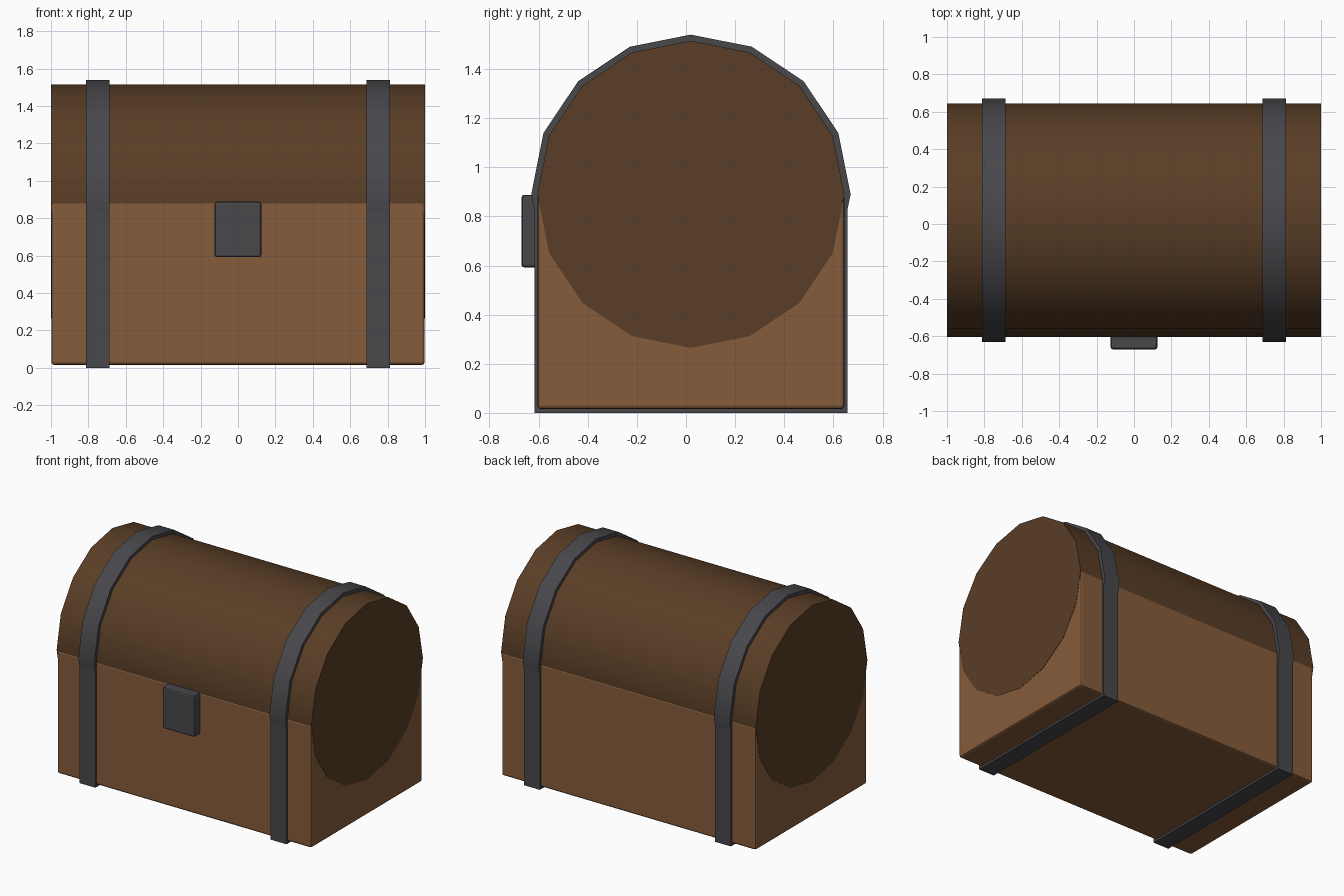
import bpy, math

if "Cube" in bpy.data.objects:
    bpy.data.objects.remove(bpy.data.objects["Cube"])

CY = 0.02      # depth centre of the chest
LID_Z = 0.89   # lid axis height


def material(name, rgb):
    m = bpy.data.materials.new(name)
    m.diffuse_color = (*rgb, 1)
    m.use_nodes = True
    m.node_tree.nodes["Principled BSDF"].inputs["Base Color"].default_value = m.diffuse_color
    return m


WOOD = material("wood_brown", (0.24, 0.107, 0.043))
DARK = material("dark_wood", (0.10, 0.047, 0.019))
IRON = material("dark_iron", (0.065, 0.065, 0.073))


def finish(name, mat):
    ob = bpy.context.object
    ob.name = name
    ob.data.materials.append(mat)
    return ob


def box(name, lo, hi, mat, bevel=0):
    mid = [(a + b) / 2 for a, b in zip(lo, hi)]
    bpy.ops.mesh.primitive_cube_add(size=1, location=mid)
    ob = finish(name, mat)
    ob.scale = [b - a for a, b in zip(lo, hi)]
    bpy.ops.object.transform_apply(location=False, rotation=False, scale=True)
    if bevel:
        mod = ob.modifiers.new("bevel", 'BEVEL')
        mod.width = bevel
        mod.segments = 2
    return ob


def drum(name, x, radius, length, mat):
    # 16-sided cylinder lying along x, corner at the top
    bpy.ops.mesh.primitive_cylinder_add(vertices=16, radius=radius, depth=length,
                                        location=(x, CY, LID_Z),
                                        rotation=(0, math.pi / 2, 0))
    ob = finish(name, mat)
    bpy.ops.object.transform_apply(location=False, rotation=True, scale=False)
    bpy.ops.object.shade_smooth_by_angle(angle=math.radians(30))
    return ob


# Chest body and barrel lid
box("chest_body", (-0.998, CY - 0.625, 0.015), (0.998, CY + 0.625, LID_Z), WOOD, 0.015)
drum("barrel_lid", 0, 0.625, 2.0, DARK)

# Iron straps: a hoop over the lid and a box wrap around the body
for side, x in (("left", -0.75), ("right", 0.75)):
    drum(f"{side}_lid_strap", x, 0.65, 0.125, IRON)
    box(f"{side}_body_strap", (x - 0.0625, CY - 0.6375, 0),
        (x + 0.0625, CY + 0.6375, 0.88), IRON)

# Lock plate
box("lock_plate", (-0.125, -0.67, 0.592), (0.125, -0.595, 0.888), IRON, 0.012)
